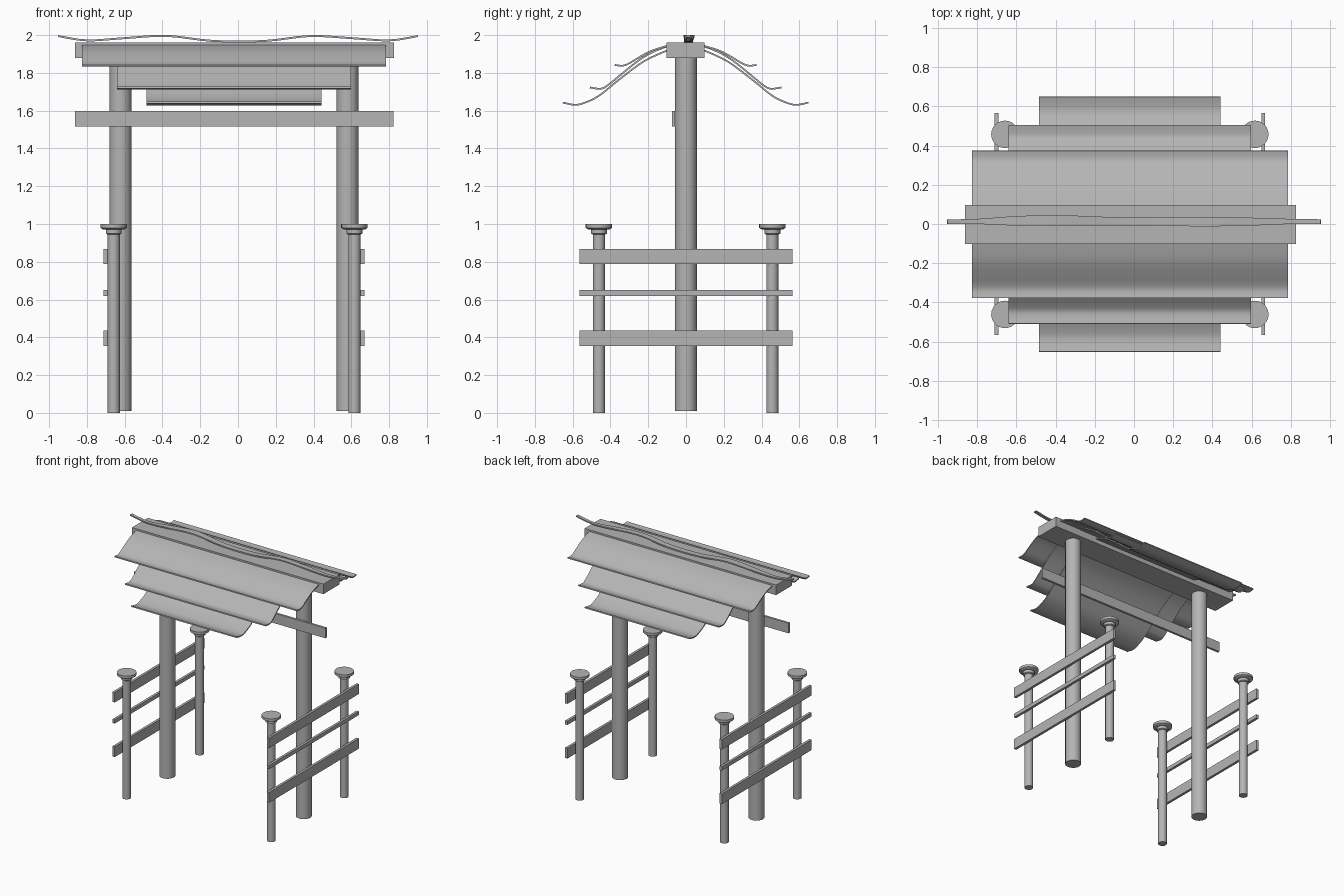
import bpy, bmesh, math

if "Cube" in bpy.data.objects:
    bpy.data.objects.remove(bpy.data.objects["Cube"])

CX, CY = -0.021, -0.002   # symmetry centre of the gate

# Dark grey paint shared by every part
grey = bpy.data.materials.new("dark_grey")
grey.diffuse_color = (0.46, 0.46, 0.46, 1)
grey.use_nodes = True
grey.node_tree.nodes["Principled BSDF"].inputs["Base Color"].default_value = grey.diffuse_color


def finish(name, bm, smooth=False):
    bmesh.ops.recalc_face_normals(bm, faces=bm.faces)
    me = bpy.data.meshes.new(name)
    bm.to_mesh(me)
    bm.free()
    me.materials.append(grey)
    ob = bpy.data.objects.new(name, me)
    bpy.context.collection.objects.link(ob)
    bpy.ops.object.select_all(action='DESELECT')
    ob.select_set(True)
    bpy.context.view_layer.objects.active = ob
    if smooth:
        bpy.ops.object.shade_smooth_by_angle(angle=math.radians(35))
    return ob


def box(name, x, y, z):
    bm = bmesh.new()
    bmesh.ops.create_cube(bm, size=1)
    for v in bm.verts:
        v.co = [(r[0] + r[1]) / 2 + c * (r[1] - r[0]) for r, c in zip((x, y, z), v.co)]
    return finish(name, bm)


def lathe(name, x, y, profile, n=24):
    """Closed turned solid from (radius, z) pairs."""
    bm = bmesh.new()
    rings = [[bm.verts.new((x + r * math.cos(2 * math.pi * i / n),
                            y + r * math.sin(2 * math.pi * i / n), z))
              for i in range(n)] for r, z in profile]
    for a, b in zip(rings, rings[1:]):
        for i in range(n):
            j = (i + 1) % n
            bm.faces.new((a[i], a[j], b[j], b[i]))
    bm.faces.new(rings[0])
    bm.faces.new(rings[-1])
    return finish(name, bm, True)


def smooth_path(pts, steps=4):
    """Catmull-Rom curve through the points."""
    p = [pts[0]] + pts + [pts[-1]]
    out = []
    for a, b, c, d in zip(p, p[1:], p[2:], p[3:]):
        for s in range(steps):
            t = s / steps
            out.append(tuple(0.5 * (2 * q + (r - o) * t + (2 * o - 5 * q + 4 * r - u) * t * t
                                    + (3 * q - o - 3 * r + u) * t ** 3)
                             for o, q, r, u in zip(a, b, c, d)))
    return out + [pts[-1]]


def sheet(name, sections, thick):
    """Thin curved slab from pairs of edge points."""
    bm = bmesh.new()
    rows = [[bm.verts.new(p) for p in s] for s in sections]
    for a, b in zip(rows, rows[1:]):
        bm.faces.new((a[0], a[1], b[1], b[0]))
    ob = finish(name, bm)
    mod = ob.modifiers.new("thickness", 'SOLIDIFY')
    mod.thickness, mod.offset = thick, 0
    bpy.ops.object.modifier_apply(modifier=mod.name)
    bpy.ops.object.shade_smooth_by_angle(angle=math.radians(35))
    return ob


# Posts, capped side posts and side rails
for sx, side in ((-1, "left"), (1, "right")):
    lathe(f"main_post_{side}", CX + sx * 0.601, 0, [(0.058, 0.01), (0.058, 1.89)])
    for sy, end in ((-1, "front"), (1, "back")):
        px, py = CX + sx * 0.637, CY + sy * 0.459
        lathe(f"side_post_{side}_{end}", px, py, [(0.032, 0), (0.032, 0.95)])
        lathe(f"post_cap_{side}_{end}", px, py,
              [(0.034, 0.945), (0.042, 0.95), (0.042, 0.972), (0.058, 0.972),
               (0.07, 0.98), (0.07, 1.0)])
    x = sorted((CX + sx * 0.67, CX + sx * 0.69))
    for label, z in (("low", (0.353, 0.435)), ("middle", (0.62, 0.65)), ("top", (0.788, 0.868))):
        box(f"side_rail_{label}_{side}", x, (-0.565, 0.565), z)

# Cross beam and ridge beam
box("cross_beam", (-0.862, 0.822), (-0.075, -0.057), (1.517, 1.597))
box("ridge_beam", (-0.862, 0.825), (-0.103, 0.097), (1.88, 1.96))

# Three layers of curved roof on each slope: (distance out, height)
layers = {
    "top": ((-0.826, 0.784), [(0.09, 1.945), (0.18, 1.917), (0.25, 1.88), (0.30, 1.85),
                              (0.335, 1.838), (0.375, 1.842)]),
    "middle": ((-0.641, 0.597), [(0.09, 1.943), (0.17, 1.912), (0.25, 1.865), (0.35, 1.785),
                                 (0.41, 1.736), (0.45, 1.716), (0.507, 1.723)]),
    "bottom": ((-0.485, 0.442), [(0.09, 1.922), (0.22, 1.862), (0.355, 1.762), (0.46, 1.678),
                                 (0.54, 1.64), (0.59, 1.631), (0.65, 1.643)]),
}
for label, ((x0, x1), prof) in layers.items():
    for sy, end in ((-1, "front"), (1, "back")):
        sheet(f"roof_{label}_{end}",
              [((x0, CY + sy * d, z), (x1, CY + sy * d, z)) for d, z in smooth_path(prof)], 0.009)

# Wavy ridge strip: (x, front edge, back edge, height)
wave = [(-0.952, 0.0, 0.024, 1.995), (-0.8, 0.0, 0.026, 1.972), (-0.6, -0.008, 0.04, 1.984),
        (-0.38, -0.01, 0.045, 1.996), (-0.13, -0.01, 0.036, 1.969), (0.14, -0.01, 0.036, 1.969),
        (0.38, -0.012, 0.034, 1.995), (0.6, -0.008, 0.032, 1.984), (0.8, 0.0, 0.026, 1.972),
        (0.952, 0.0, 0.024, 1.995)]
sheet("ridge_strip", [((x, a, z), (x, b, z)) for x, a, b, z in smooth_path(wave)], 0.01)
